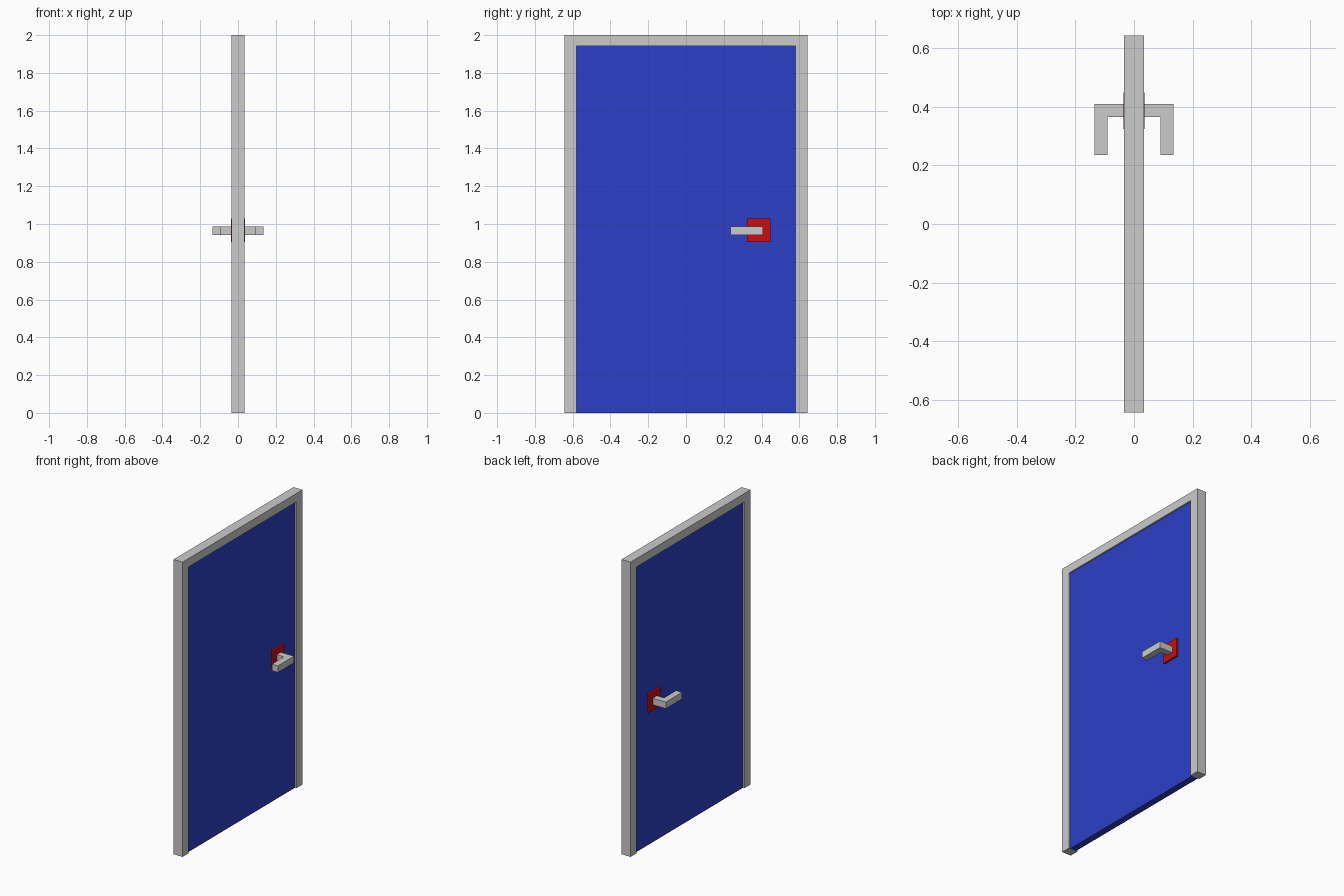
import bpy
import bmesh

if "Cube" in bpy.data.objects:
    bpy.data.objects.remove(bpy.data.objects["Cube"])


def material(name, color):
    mat = bpy.data.materials.new(name)
    mat.diffuse_color = color
    mat.use_nodes = True
    mat.node_tree.nodes["Principled BSDF"].inputs["Base Color"].default_value = mat.diffuse_color
    return mat


def extrude_profile(name, points, direction, mat=None):
    """Close a flat outline into a solid by extruding it along a direction."""
    bm = bmesh.new()
    face = bm.faces.new([bm.verts.new(p) for p in points])
    result = bmesh.ops.extrude_face_region(bm, geom=[face], use_keep_orig=True)
    moved = [e for e in result["geom"] if isinstance(e, bmesh.types.BMVert)]
    bmesh.ops.translate(bm, verts=moved, vec=direction)
    bmesh.ops.recalc_face_normals(bm, faces=bm.faces)
    mesh = bpy.data.meshes.new(name)
    bm.to_mesh(mesh)
    bm.free()
    obj = bpy.data.objects.new(name, mesh)
    bpy.context.collection.objects.link(obj)
    if mat:
        mesh.materials.append(mat)
    return obj


def rectangle(x, y0, y1, z0, z1):
    return [(x, y0, z0), (x, y1, z0), (x, y1, z1), (x, y0, z1)]


blue = material("door_blue", (0.025, 0.052, 0.58, 1))
red = material("plate_red", (0.6, 0.004, 0.004, 1))

W, IN, TOP, D = 0.643, 0.58, 1.943, 0.034   # frame half width, opening, depth
PANEL = 0.023                               # panel half thickness

# Door frame: upside-down U with an open bottom side
outline = [(-W, 0), (-W, 2), (W, 2), (W, 0),
           (IN, 0), (IN, TOP), (-IN, TOP), (-IN, 0)]
extrude_profile("door_frame", [(-D, y, z) for y, z in outline], (2 * D, 0, 0))

# Door panel, slightly recessed on both sides
extrude_profile("door_panel", rectangle(-PANEL, -IN, IN, 0, TOP),
                (2 * PANEL, 0, 0), blue)

# Plate and L-shaped lever on each side
lever = [(PANEL, 0.408), (0.135, 0.408), (0.135, 0.235),
         (0.09, 0.235), (0.09, 0.364), (PANEL, 0.364)]
for side, label in ((1, "right"), (-1, "left")):
    extrude_profile("handle_plate_" + label,
                    rectangle(side * PANEL, 0.324, 0.448, 0.905, 1.029),
                    (side * 0.0135, 0, 0), red)
    extrude_profile("handle_lever_" + label,
                    [(side * x, y, 0.943) for x, y in lever], (0, 0, 0.045))
